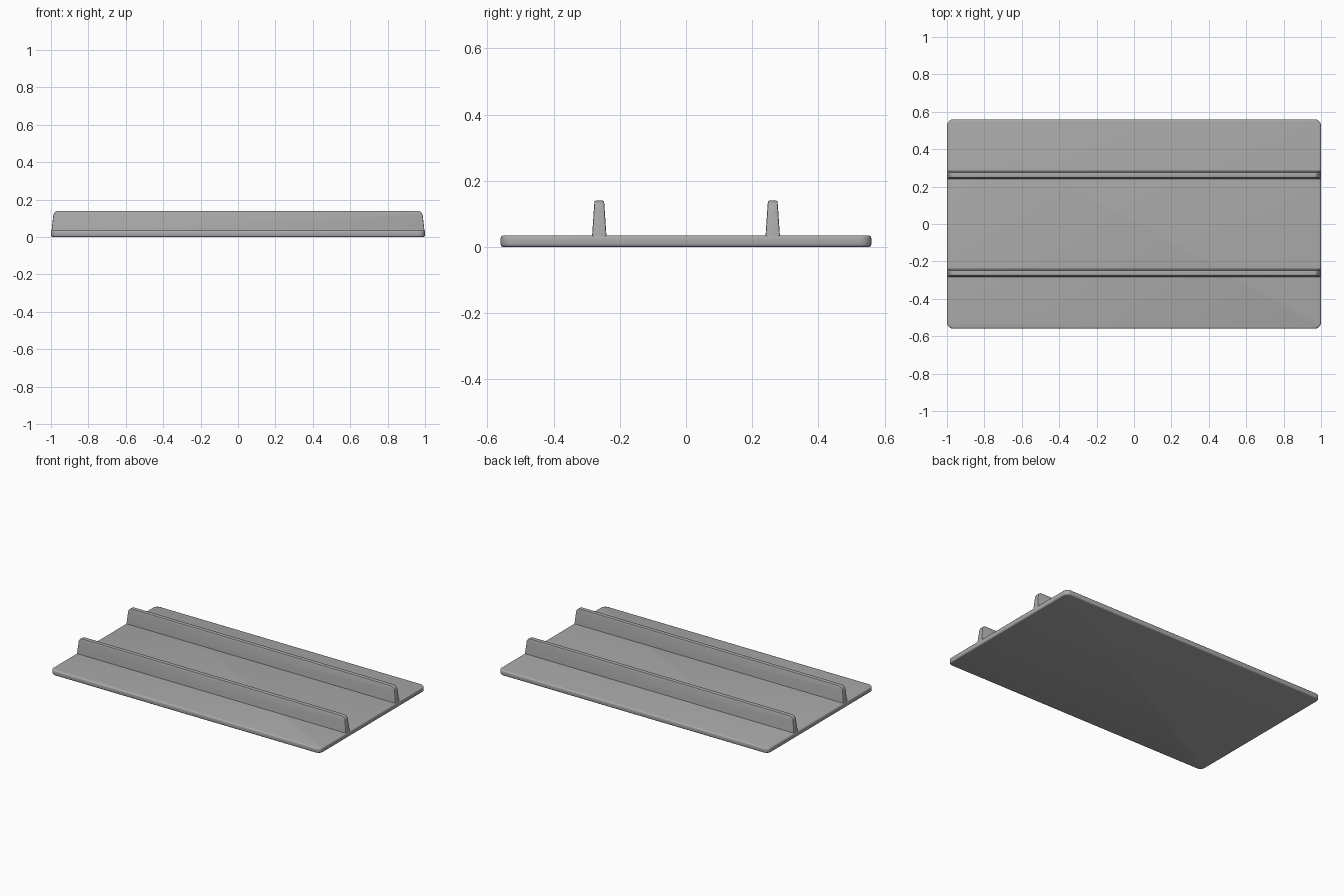
import bpy, bmesh

if "Cube" in bpy.data.objects:
    bpy.data.objects.remove(bpy.data.objects["Cube"])

grey = bpy.data.materials.new("plain_grey")
grey.diffuse_color = (0.4, 0.4, 0.4, 1)
grey.use_nodes = True
grey.node_tree.nodes["Principled BSDF"].inputs["Base Color"].default_value = grey.diffuse_color


def finish(bm, name):
    bmesh.ops.recalc_face_normals(bm, faces=bm.faces[:])
    mesh = bpy.data.meshes.new(name)
    bm.to_mesh(mesh)
    bm.free()
    mesh.materials.append(grey)
    obj = bpy.data.objects.new(name, mesh)
    bpy.context.collection.objects.link(obj)
    bpy.ops.object.select_all(action='DESELECT')
    obj.select_set(True)
    bpy.context.view_layer.objects.active = obj
    bpy.ops.object.shade_smooth_by_angle(angle=0.6)


def tapered_box(bottom, top, z0, z1, cy=0):
    """Box with half sizes given at its bottom and top."""
    bm = bmesh.new()
    bmesh.ops.create_cube(bm, size=2)
    for v in bm.verts:
        hx, hy = top if v.co.z > 0 else bottom
        v.co = (v.co.x * hx, cy + v.co.y * hy, z1 if v.co.z > 0 else z0)
    return bm


def bevel(bm, edges, width, segments):
    bmesh.ops.bevel(bm, geom=edges, offset=width, offset_type='OFFSET',
                    segments=segments, profile=0.5, affect='EDGES', clamp_overlap=True)


def mid(edge):
    return (edge.verts[0].co + edge.verts[1].co) / 2


# Base plate: rounded corners, softened top and bottom rims
H = 0.035
bm = tapered_box((1, 0.56), (1, 0.56), 0, H)
bevel(bm, [e for e in bm.edges if abs(mid(e).z - H / 2) < 1e-4], 0.035, 6)
bevel(bm, [e for e in bm.edges if abs(mid(e).z - H / 2) > 0.01], 0.009, 3)
finish(bm, "base_plate")

# Two tapered rails with rounded top ends and a softened crest
TOP = 0.14
for name, y in (("front_rail", -0.262), ("back_rail", 0.262)):
    bm = tapered_box((0.998, 0.0225), (0.985, 0.0145), 0.022, TOP, y)
    bevel(bm, [e for e in bm.edges if mid(e).z > TOP - 1e-4 and abs(mid(e).x) > 0.9], 0.025, 5)
    rim = [e for e in bm.edges if mid(e).z > 0.03
           and sum(abs(f.normal.y) > 0.9 for f in e.link_faces) == 1]
    bevel(bm, rim, 0.004, 2)
    finish(bm, name)
